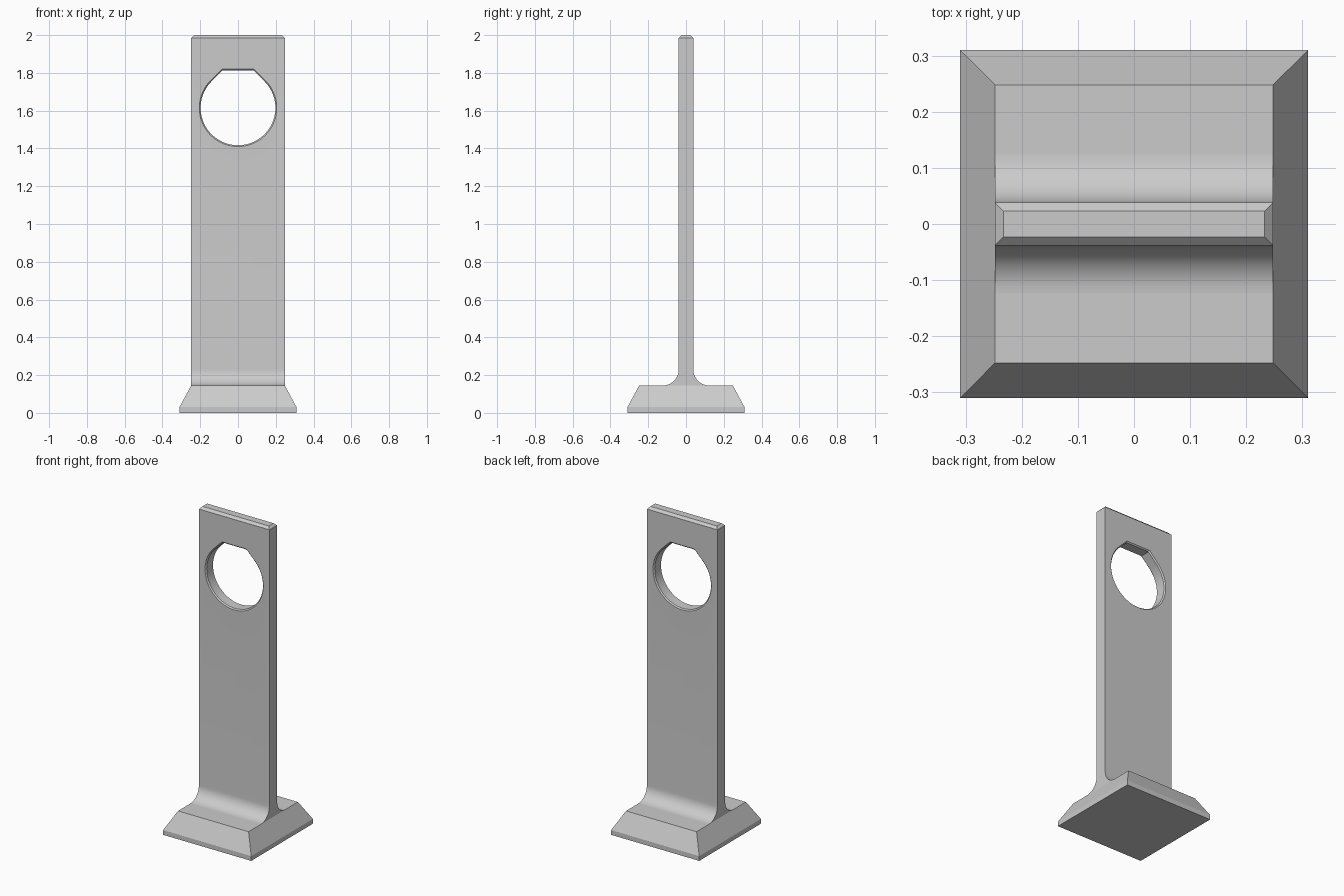
import bpy, bmesh, math

if "Cube" in bpy.data.objects:
    bpy.data.objects.remove(bpy.data.objects["Cube"])

grey = bpy.data.materials.new("plain grey")
grey.diffuse_color = (0.6, 0.6, 0.6, 1)
grey.use_nodes = True
grey.node_tree.nodes["Principled BSDF"].inputs["Base Color"].default_value = grey.diffuse_color


def loft(name, rings):
    """Solid skinned through matching closed rings, capped at both ends."""
    bm = bmesh.new()
    loops = [[bm.verts.new(p) for p in ring] for ring in rings]
    n = len(loops[0])
    for a, b in zip(loops, loops[1:]):
        for i in range(n):
            j = (i + 1) % n
            bm.faces.new((a[i], a[j], b[j], b[i]))
    bm.faces.new(loops[0][::-1])
    bm.faces.new(loops[-1])
    bmesh.ops.recalc_face_normals(bm, faces=bm.faces)
    mesh = bpy.data.meshes.new(name)
    bm.to_mesh(mesh)
    bm.free()
    mesh.materials.append(grey)
    ob = bpy.data.objects.new(name, mesh)
    bpy.context.collection.objects.link(ob)
    return ob


def rect(hx, hy, z):
    return [(-hx, -hy, z), (hx, -hy, z), (hx, hy, z), (-hx, hy, z)]


# Square foot: short upright rim, then sloping sides
loft("base", [rect(0.31, 0.31, 0), rect(0.31, 0.31, 0.03), rect(0.248, 0.248, 0.145)])

# Upright: fillet flare at the bottom, bevelled cap at the top
W, T, R, Z0 = 0.248, 0.0385, 0.085, 0.145
sections = [rect(W, T + R, 0.12)]
for i in range(13):
    a = math.radians(90 * i / 12)
    sections.append(rect(W, T + R * (1 - math.sin(a)), Z0 + R * (1 - math.cos(a))))
sections += [rect(W, T, 1.985), rect(W - 0.015, T - 0.015, 2.0)]
upright = loft("upright", sections)

# Hole cutter: circle with a flat-topped 45 degree roof, flared at both mouths
HR, HZ = 0.198, 1.615
flat = HR * (math.sqrt(2) - 1)
outline = [(flat, HR), (-flat, HR)]
outline += [(HR * math.cos(math.radians(d)), HR * math.sin(math.radians(d)))
            for d in range(135, 406, 5)]


def hole_ring(y, grow):
    s = 1 + grow / HR
    return [(x * s, y, HZ + z * s) for x, z in outline]


E = 0.007
cutter = loft("hole_cutter", [hole_ring(-T - 0.02, E + 0.02), hole_ring(-T + E, 0),
                              hole_ring(T - E, 0), hole_ring(T + 0.02, E + 0.02)])
cutter.hide_render = True
cutter.hide_set(True)
cut = upright.modifiers.new("hole", 'BOOLEAN')
cut.object = cutter
cut.operation = 'DIFFERENCE'
cut.solver = 'EXACT'

# Bake the cut, then smooth the curved faces
bpy.context.view_layer.objects.active = upright
upright.select_set(True)
bpy.ops.object.modifier_apply(modifier=cut.name)
bpy.data.objects.remove(cutter)
bpy.ops.object.shade_smooth_by_angle(angle=math.radians(25))
